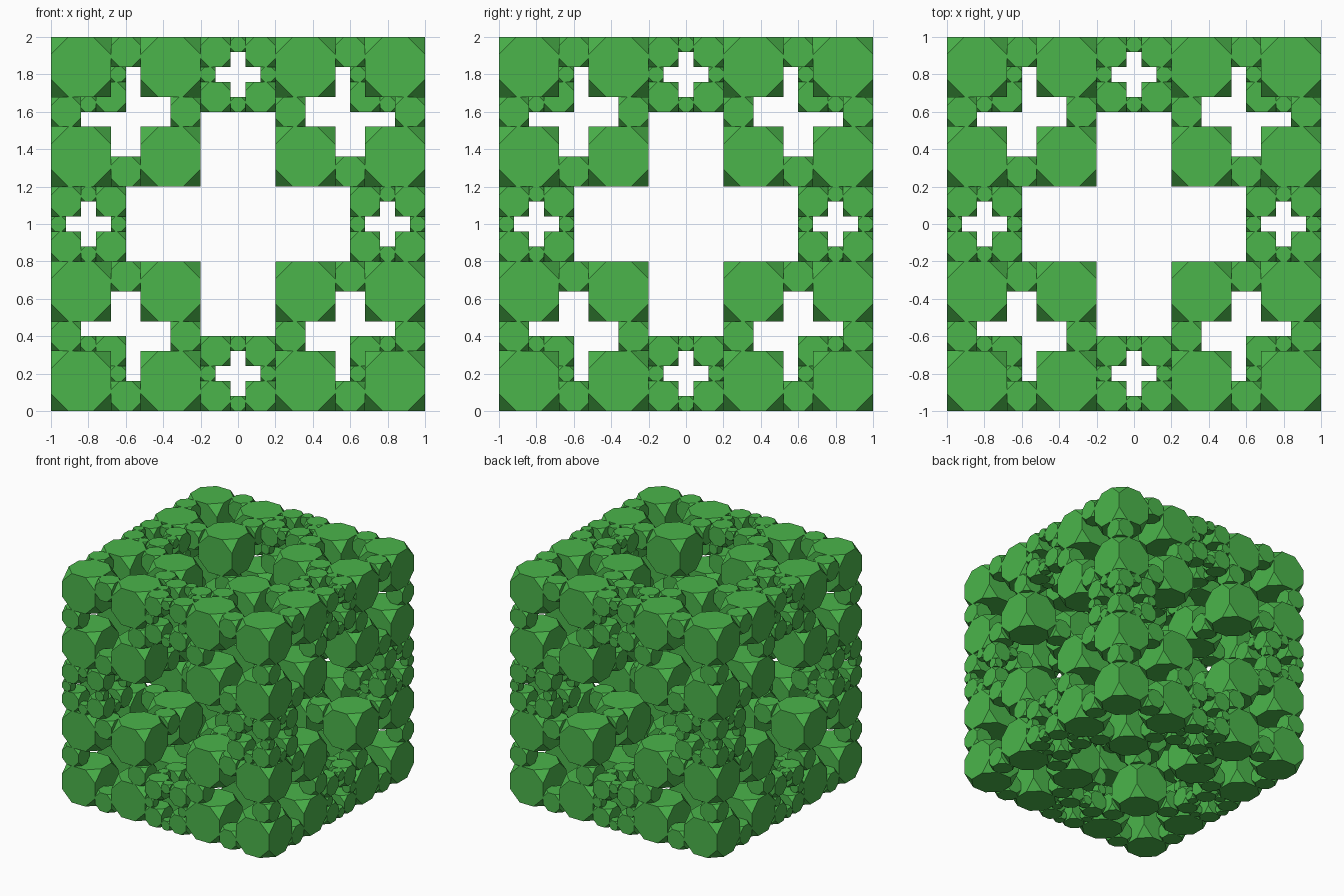
import bpy, bmesh
from itertools import product
from mathutils import Matrix, Vector

if "Cube" in bpy.data.objects:
    bpy.data.objects.remove(bpy.data.objects["Cube"])

green = bpy.data.materials.new("green")
green.diffuse_color = (0.07, 0.46, 0.07, 1)
green.use_nodes = True
green.node_tree.nodes["Principled BSDF"].inputs["Base Color"].default_value = green.diffuse_color


def cells():
    """Centres and scales of 8 corner cells (0.4) and 12 mid-edge cells (0.2) in a +-1 cube."""
    for d in product((-1, 0, 1), repeat=3):
        zeros = d.count(0)
        if zeros == 0:
            yield "corner", Vector(d) * 0.6, 0.4
        elif zeros == 1:
            yield "edge", Vector(d) * 0.8, 0.2


# Leaf solid: regular truncated cube spanning +-1
leaf = bmesh.new()
t = 2 ** 0.5 - 1
for sx, sy, sz in product((-1, 1), repeat=3):
    for c in ((t, 1, 1), (1, t, 1), (1, 1, t)):
        leaf.verts.new((sx * c[0], sy * c[1], sz * c[2]))
bmesh.ops.convex_hull(leaf, input=leaf.verts[:])
bmesh.ops.dissolve_limit(leaf, angle_limit=0.02, verts=leaf.verts[:], edges=leaf.edges[:])
bmesh.ops.recalc_face_normals(leaf, faces=leaf.faces[:])
leaf_mesh = bpy.data.meshes.new("truncated_cube")
leaf.to_mesh(leaf_mesh)
leaf.free()

# Cluster: one fractal step of 20 leaves, shared by every block
cluster = bmesh.new()
for kind, centre, size in cells():
    start = len(cluster.verts)
    cluster.from_mesh(leaf_mesh)
    cluster.verts.ensure_lookup_table()
    bmesh.ops.transform(cluster, verts=cluster.verts[start:],
                        matrix=Matrix.Translation(centre) @ Matrix.Scale(size, 4))
cluster_mesh = bpy.data.meshes.new("cluster")
cluster.to_mesh(cluster_mesh)
cluster.free()
bpy.data.meshes.remove(leaf_mesh)
cluster_mesh.materials.append(green)

# Second fractal step: corner blocks and edge blocks
for kind, centre, size in cells():
    block = bpy.data.objects.new(kind + "_block", cluster_mesh)
    block.location = centre + Vector((0, 0, 1))
    block.scale = (size,) * 3
    bpy.context.collection.objects.link(block)
